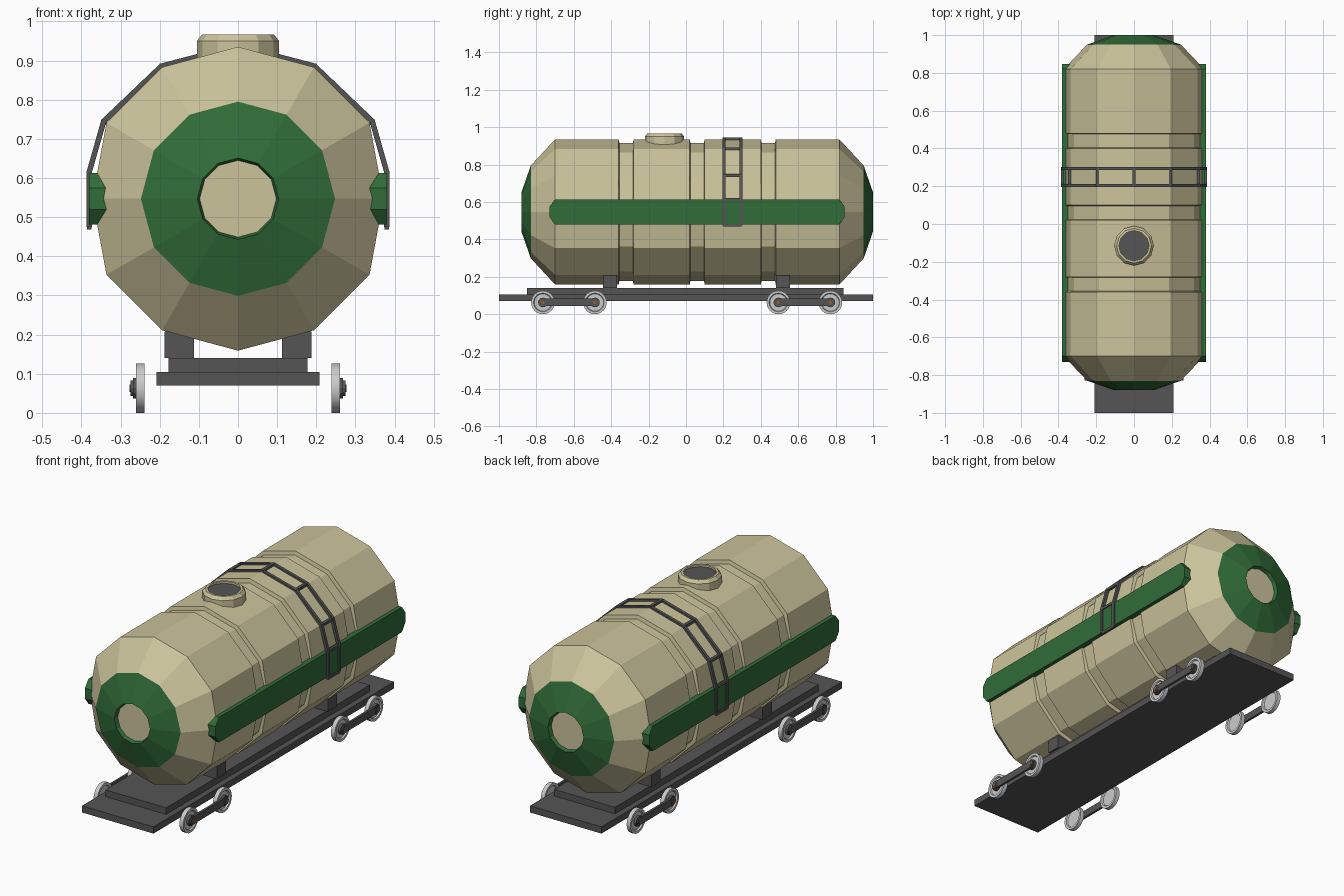
import bpy, bmesh
from math import sin, cos, pi

if "Cube" in bpy.data.objects:
    bpy.data.objects.remove(bpy.data.objects["Cube"])


def material(name, rgb):
    m = bpy.data.materials.new(name)
    m.diffuse_color = (*rgb, 1)
    m.use_nodes = True
    m.node_tree.nodes["Principled BSDF"].inputs["Base Color"].default_value = m.diffuse_color
    return m


CREAM = material("cream", (0.60, 0.55, 0.33))
GREEN = material("green", (0.03, 0.15, 0.04))
DARK = material("dark_grey", (0.09, 0.09, 0.09))
STEEL = material("steel", (0.6, 0.6, 0.6))
RUST = material("rust", (0.3, 0.11, 0.04))


def finish(name, bm, mats):
    bmesh.ops.recalc_face_normals(bm, faces=bm.faces)
    me = bpy.data.meshes.new(name)
    bm.to_mesh(me)
    bm.free()
    for m in mats:
        me.materials.append(m)
    ob = bpy.data.objects.new(name, me)
    bpy.context.collection.objects.link(ob)
    return ob


def lathe(name, profile, n, place, mats, pick=lambda i: 0, smooth=False):
    """Revolve (t, r) pairs; place(t, u, v) maps to space; ends are capped."""
    bm = bmesh.new()
    rings = [[bm.verts.new(place(t, r * sin(2 * pi * k / n), r * cos(2 * pi * k / n)))
              for k in range(n)] for t, r in profile]
    for i in range(len(rings) - 1):
        a, b = rings[i], rings[i + 1]
        for k in range(n):
            j = (k + 1) % n
            f = bm.faces.new((a[k], a[j], b[j], b[k]))
            f.material_index = pick(i)
            f.smooth = smooth
    bm.faces.new(rings[0]).material_index = pick(-1)
    bm.faces.new(rings[-1]).material_index = pick(len(rings) - 1)
    ob = finish(name, bm, mats)
    if smooth:
        bpy.context.view_layer.objects.active = ob
        ob.select_set(True)
        bpy.ops.object.shade_smooth_by_angle()
        ob.select_set(False)
    return ob


def prism(name, outline, place, lo, hi, mat):
    """Extrude a 2D outline from lo to hi."""
    bm = bmesh.new()
    a = [bm.verts.new(place(lo, *p)) for p in outline]
    b = [bm.verts.new(place(hi, *p)) for p in outline]
    bm.faces.new(a)
    bm.faces.new(b)
    for k in range(len(a)):
        j = (k + 1) % len(a)
        bm.faces.new((a[k], a[j], b[j], b[k]))
    return finish(name, bm, [mat])


def box(name, x0, x1, y0, y1, z0, z1, mat):
    rect = [(x0, y0), (x1, y0), (x1, y1), (x0, y1)]
    return prism(name, rect, lambda t, u, v: (u, v, t), z0, z1, mat)


# Twelve-sided tank with grooves, green end rings and recessed end discs
CZ, R = 0.547, 0.388
profile = [(-0.86, 0.098), (-0.88, 0.104), (-0.83, 0.248), (-0.70, R)]
for y0, y1 in ((-0.36, -0.28), (0.02, 0.10), (0.40, 0.48)):
    profile += [(y0, R), (y0 + 0.004, R - 0.02), (y1 - 0.004, R - 0.02), (y1, R)]
profile += [(0.82, R), (0.95, 0.248), (1.0, 0.104), (0.98, 0.098)]
last = len(profile) - 1
lathe("tank", profile, 12,
      lambda t, u, v: (max(-0.372, min(0.372, u)), t, CZ + v),
      [CREAM, GREEN], lambda i: int(i in (0, 1, last - 2, last - 1)))

# Side stripes
stripe = [(-0.73, 0.52), (-0.73, 0.575), (-0.70, 0.613), (0.82, 0.613),
          (0.848, 0.575), (0.848, 0.52), (0.82, 0.481), (-0.70, 0.481)]
for s in (-1, 1):
    prism("side_stripe", stripe, lambda t, u, v: (t, u, v), s * 0.33, s * 0.38, GREEN)

# Filler hatch on top
lathe("hatch", [(0.85, 0.105), (0.95, 0.105), (0.966, 0.092), (0.966, 0.08), (0.956, 0.08)],
      12, lambda t, u, v: (u, -0.115 + v, t), [CREAM, DARK], lambda i: int(i == 4))

# Ladder wrapped over the tank: two rails and rungs at each bend
half = [(0, 0.944), (0.199, 0.892), (0.349, 0.749), (0.387, 0.615), (0.387, 0.475)]
inner = [(0, 0.931), (0.190, 0.880), (0.337, 0.741), (0.373, 0.615), (0.373, 0.475)]


def mirrored(p):
    return [(-x, z) for x, z in p[:0:-1]] + p


out, inn = mirrored(half), mirrored(inner)
for y in (0.195, 0.287):
    bm = bmesh.new()
    quads = [[bm.verts.new((p[0], yy, p[1])) for p, yy in
              ((a, y), (a, y + 0.016), (b, y + 0.016), (b, y))] for a, b in zip(out, inn)]
    for a, b in zip(quads, quads[1:]):
        for k in range(4):
            j = (k + 1) % 4
            bm.faces.new((a[k], a[j], b[j], b[k]))
    bm.faces.new(quads[0])
    bm.faces.new(quads[-1])
    finish("ladder_rail", bm, [DARK])
for x, z in half:
    for s in ((-1, 1) if x else (1,)):
        w = 0.006 if x > 0.36 else 0.008
        cx, cz = s * (x - (0.007 if x else 0)), z - (0.007 if x < 0.36 else 0)
        box("ladder_rung", cx - w, cx + w, 0.2, 0.298, cz - 0.007, cz + 0.007, DARK)

# Flat chassis and tank supports
box("chassis_plate", -0.208, 0.208, -1, 1, 0.07, 0.105, DARK)
box("deck_plate", -0.177, 0.177, -0.85, 0.843, 0.105, 0.14, DARK)
for s in (-1, 1):
    for y in (-0.407, 0.518):
        box("tank_support", *sorted((s * 0.113, s * 0.188)), y - 0.038, y + 0.038,
            0.14, 0.208, DARK)

# Wheel pairs with hubs, axle pins and side bars
for s in (-1, 1):
    def side(y):
        return lambda t, u, v: (s * t, y + u, 0.063 + v)
    for y0, y1 in ((-0.765, -0.487), (0.494, 0.772)):
        for y in (y0, y1):
            lathe("wheel", [(0.246, 0.046), (0.239, 0.050), (0.239, 0.063), (0.261, 0.063),
                            (0.261, 0.050), (0.254, 0.046)], 24, side(y), [STEEL], smooth=True)
            lathe("hub", [(0.25, 0.026), (0.268, 0.026), (0.268, 0.02), (0.274, 0.02)],
                  12, side(y), [DARK])
            lathe("axle_pin", [(0.26, 0.010), (0.277, 0.010)], 10, side(y), [RUST])
        box("side_bar", *sorted((s * 0.26, s * 0.272)), y0, y1, 0.044, 0.083, DARK)
